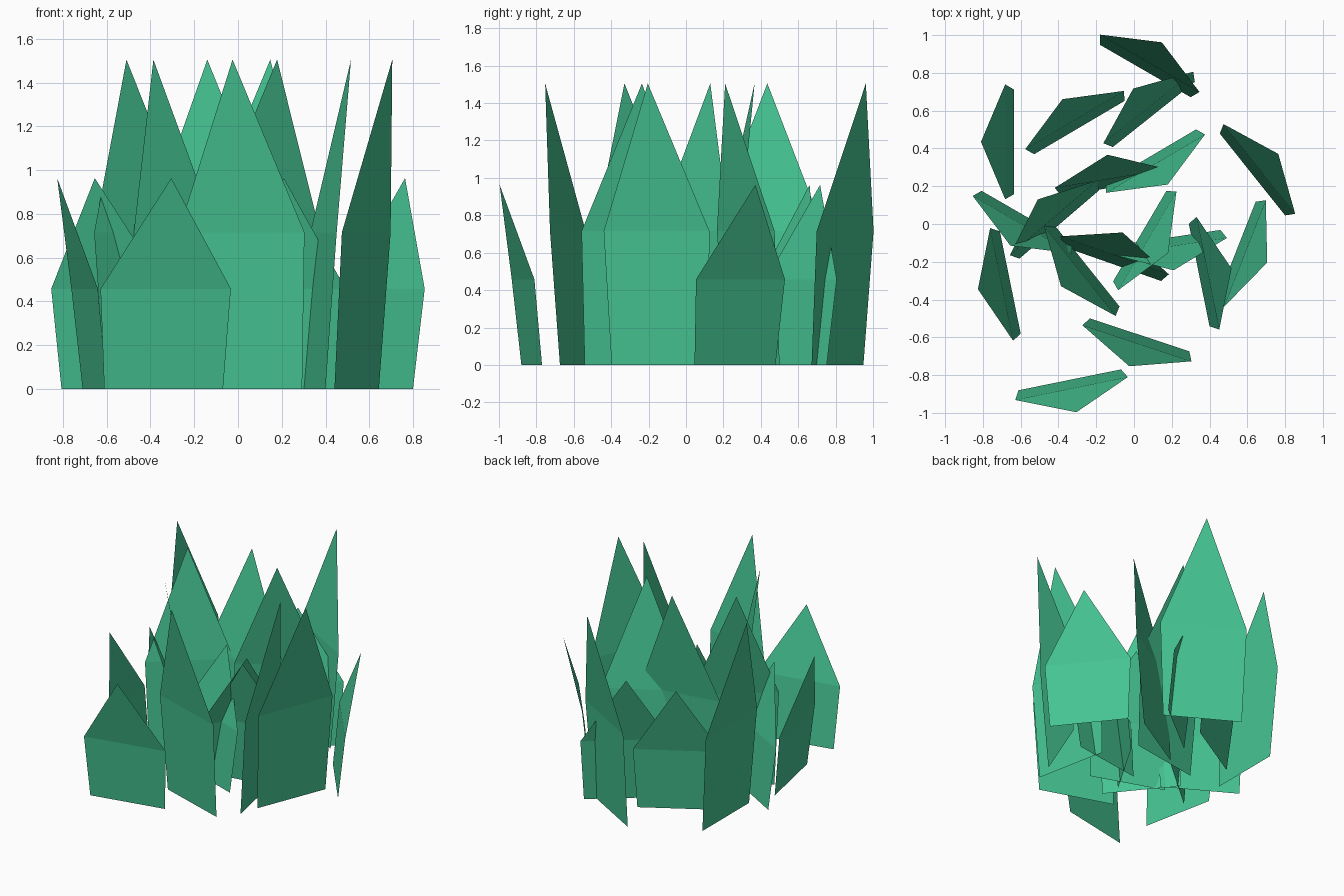
import bpy
from math import radians, cos, sin

if "Cube" in bpy.data.objects:
    bpy.data.objects.remove(bpy.data.objects["Cube"])

# Leaf green shared by every blade
green = bpy.data.materials.new("leaf_green")
green.diffuse_color = (0.06, 0.55, 0.29, 1)
green.use_nodes = True
green.node_tree.nodes["Principled BSDF"].inputs["Base Color"].default_value = green.diffuse_color

TALL, SHORT = 1.505, 0.963
MID = 0.475  # height fraction of the widest point

# Blade outline: (sideways, forward lean, height fraction)
OUTLINE = [(-0.277, 0, 0), (0.277, 0, 0), (0.304, 0.047, MID),
           (0, 0.175, 1), (-0.304, 0.047, MID)]


def blade(name, x, y, angle, height):
    """Flat pointed leaf bent once at its widest point, leaning towards angle."""
    c, s = cos(radians(angle)), sin(radians(angle))
    verts = [(x + c * f - s * w, y + s * f + c * w, h * height)
             for w, f, h in OUTLINE]
    mesh = bpy.data.meshes.new(name)
    mesh.from_pydata(verts, [], [(0, 1, 2, 4), (4, 2, 3)])
    mesh.materials.append(green)
    bpy.context.collection.objects.link(bpy.data.objects.new(name, mesh))


# Root position and lean direction of each blade
tall = [(0.06, 0.81, 60), (-0.635, 0.435, 180), (0.09, 0.36, -59.5),
        (-0.112, 0.194, 99.3), (-0.396, -0.003, 130.6), (-0.25, -0.22, -141.4),
        (0.345, -0.27, 11.4), (0.5425, -0.14, -21.5), (0.03, -0.587, -108.3)]
short = [(-0.29, 0.51, 120.5), (0.105, 0.58, 128.5), (0.627, 0.262, 38.6),
         (-0.567, 0.037, -120), (-0.655, -0.31, -168.5), (-0.118, -0.21, 70.7),
         (0.03, -0.065, -30.5), (0.184, -0.072, -81.6), (-0.34, -0.825, -78.5)]

for label, height, spots in (("tall", TALL, tall), ("short", SHORT, short)):
    for i, (x, y, angle) in enumerate(spots, 1):
        blade(f"{label}_blade_{i}", x, y, angle, height)
